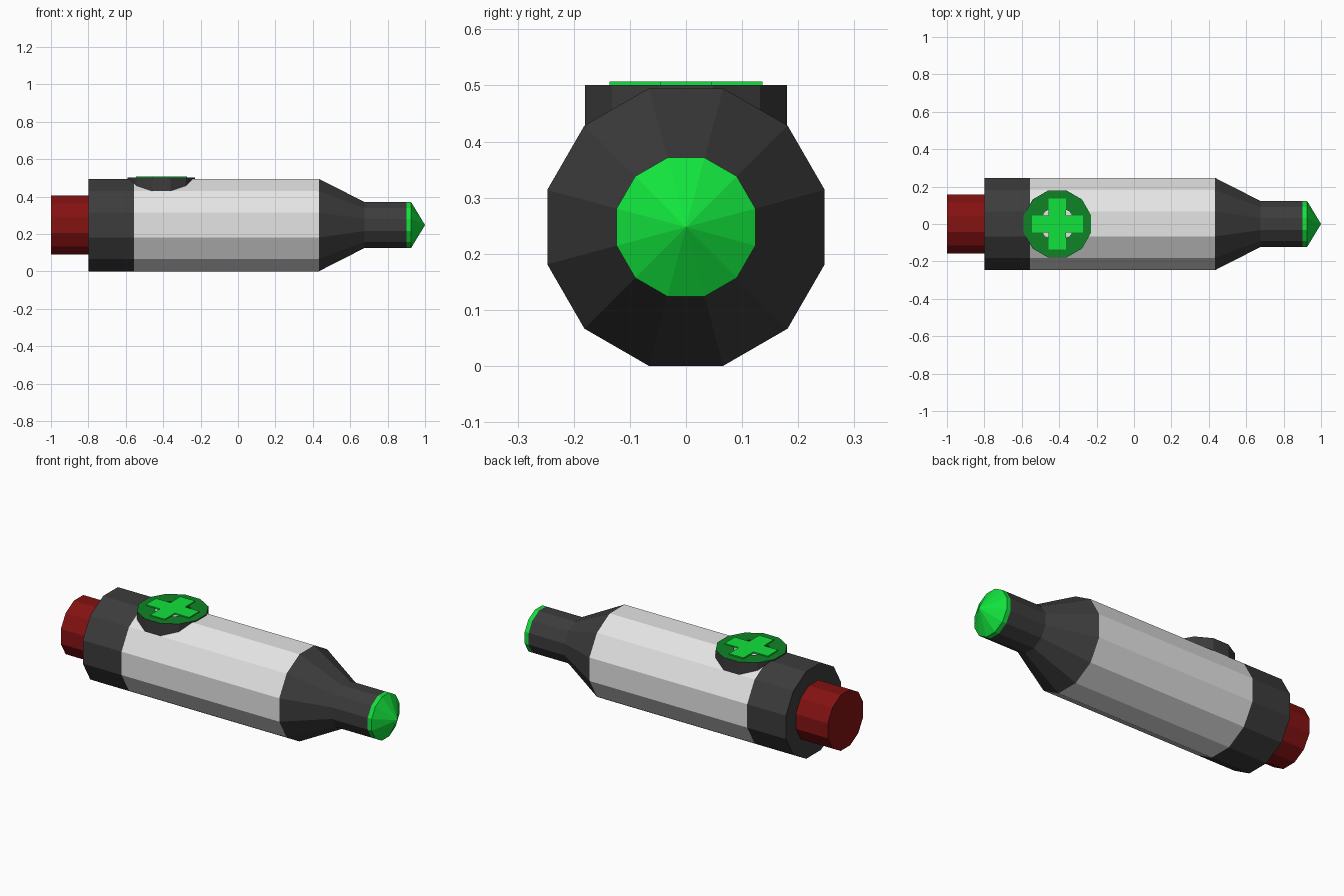
import bpy, bmesh, math
from mathutils import Vector

if "Cube" in bpy.data.objects:
    bpy.data.objects.remove(bpy.data.objects["Cube"])

SIDES = 12
AXIS_Z = 0.2475          # height of the long axis


def material(name, rgb):
    m = bpy.data.materials.new(name)
    m.diffuse_color = (*rgb, 1)
    m.use_nodes = True
    m.node_tree.nodes["Principled BSDF"].inputs["Base Color"].default_value = m.diffuse_color
    return m


DARK = material("dark grey", (0.045, 0.045, 0.045))
WHITE = material("light grey", (0.78, 0.78, 0.78))
RED = material("dark red", (0.23, 0.006, 0.006))
BRIGHT = material("bright green", (0.006, 0.76, 0.046))
GREEN = material("deep green", (0.005, 0.23, 0.02))


def finish(bm, name, mats):
    me = bpy.data.meshes.new(name)
    bm.to_mesh(me)
    bm.free()
    for m in mats:
        me.materials.append(m)
    ob = bpy.data.objects.new(name, me)
    bpy.context.collection.objects.link(ob)
    return ob


def lathe(name, profile, mats, place, rule=None):
    """Spin (height, radius) points into a 12-sided flat-faced shell."""
    bm = bmesh.new()
    rings = []
    for h, r in profile:
        ring = []
        for i in range(SIDES):
            a = math.radians(15 + 360 / SIDES * i)
            ring.append(bm.verts.new(place(h, r * math.cos(a), r * math.sin(a))))
        rings.append(ring)
    for lo, hi in zip(rings, rings[1:]):
        for i in range(SIDES):
            j = (i + 1) % SIDES
            bm.faces.new((lo[i], lo[j], hi[j], hi[i]))
    bmesh.ops.remove_doubles(bm, verts=bm.verts, dist=1e-5)
    bm.normal_update()
    if rule:
        for f in bm.faces:
            f.material_index = rule(f)
    return finish(bm, name, mats)


def along_x(h, u, v):
    return Vector((h, u, v + AXIS_Z))


BUTTON_X = -0.41


def along_z(h, u, v):
    return Vector((u + BUTTON_X, v, h))


# Main body sections, rear to tip
lathe("rear_plug", [(-1, 0), (-1, 0.164), (-0.8, 0.164)], [RED], along_x)
lathe("rear_collar", [(-0.8, 0.164), (-0.8, 0.256), (-0.557, 0.256)], [DARK], along_x)
lathe("barrel", [(-0.557, 0.256), (0.432, 0.256)], [WHITE], along_x)
lathe("nozzle", [(0.432, 0.256), (0.675, 0.128), (0.9, 0.128)], [DARK], along_x)
lathe("tip", [(0.9, 0.128), (0.925, 0.128), (1, 0)], [BRIGHT], along_x)

# Round button housing: dark wall, green top ring, open centre
lathe("button_ring", [(0.42, 0.186), (0.501, 0.186), (0.501, 0.093), (0.49, 0.093)],
      [DARK, GREEN], along_z, lambda f: 1 if f.normal.z > 0.9 else 0)

# Raised cross on the button
bm = bmesh.new()
L, W = 0.136, 0.046
corner = [(L, -W), (L, W), (W, W)]
outline = []
for k in range(4):
    c, s = round(math.cos(k * math.pi / 2)), round(math.sin(k * math.pi / 2))
    outline += [(c * x - s * y, s * x + c * y) for x, y in corner]
base = bm.faces.new([bm.verts.new((x + BUTTON_X, y, 0.499)) for x, y in outline])
top = bmesh.ops.extrude_face_region(bm, geom=[base], use_keep_orig=True)
bmesh.ops.translate(bm, vec=(0, 0, 0.008),
                    verts=[g for g in top["geom"] if isinstance(g, bmesh.types.BMVert)])
bmesh.ops.recalc_face_normals(bm, faces=bm.faces)
finish(bm, "button_cross", [BRIGHT])
